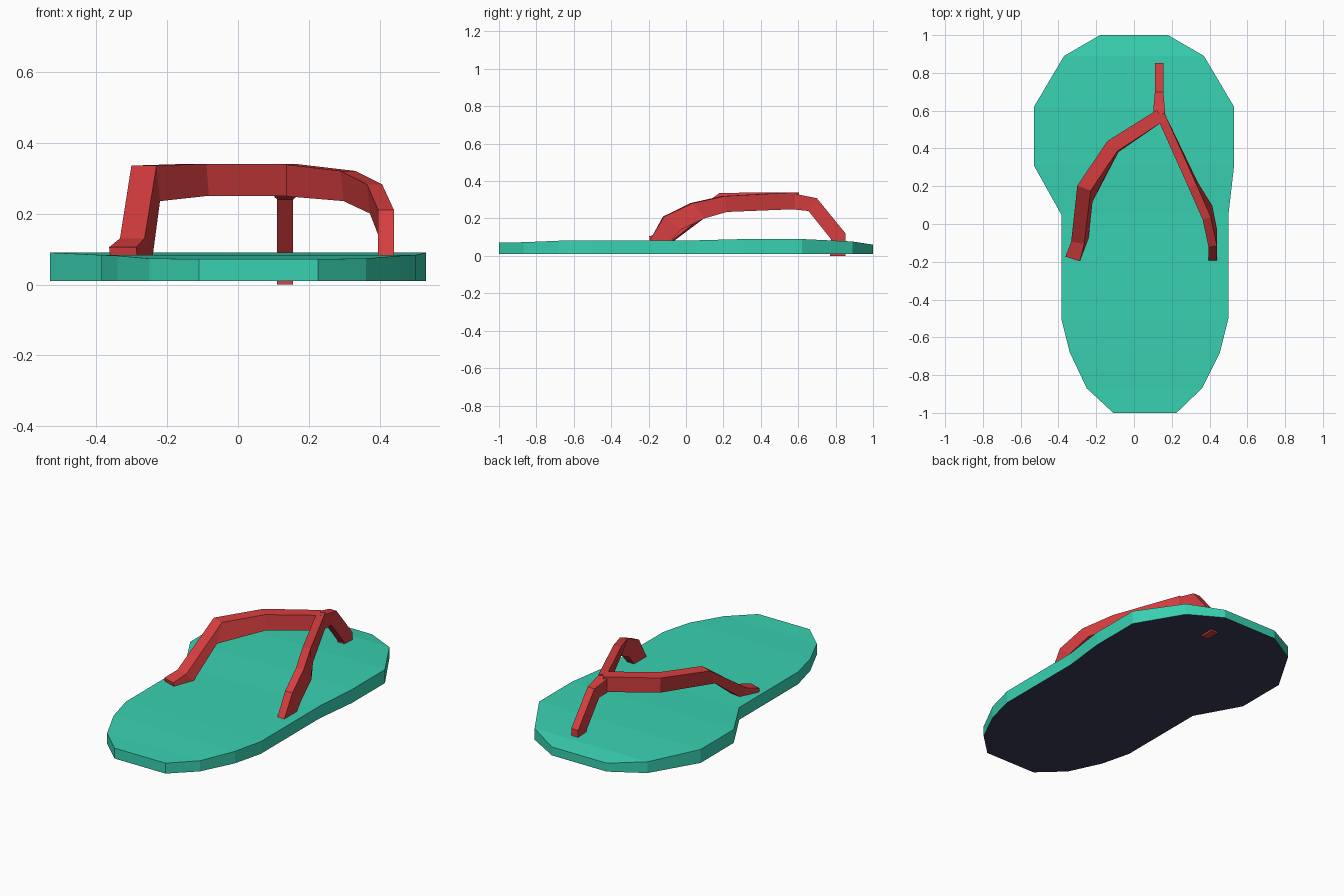
import bpy, bmesh
from mathutils import Vector

cube = bpy.data.objects.get("Cube")
if cube:
    bpy.data.objects.remove(cube, do_unlink=True)


def material(name, rgb):
    m = bpy.data.materials.new(name)
    m.use_nodes = True
    m.diffuse_color = (*rgb, 1)
    m.node_tree.nodes["Principled BSDF"].inputs["Base Color"].default_value = (*rgb, 1)
    return m


teal = material("teal foam", (0.04, 0.64, 0.44))
navy = material("navy tread", (0.045, 0.045, 0.1))
red = material("red strap", (0.68, 0.048, 0.051))


def loft(name, sections, mats):
    """Join four-cornered sections into a closed flat-faced body."""
    bm = bmesh.new()
    rings = [[bm.verts.new(p) for p in s] for s in sections]
    for a, b in zip(rings, rings[1:]):
        for i in range(4):
            j = (i + 1) % 4
            bm.faces.new((a[i], a[j], b[j], b[i]))
    bm.faces.new(rings[0])
    bm.faces.new(rings[-1])
    bmesh.ops.recalc_face_normals(bm, faces=bm.faces[:])
    bm.normal_update()
    # second material goes on the underside
    if len(mats) > 1:
        for f in bm.faces:
            f.material_index = int(f.normal.z < -0.9)
    me = bpy.data.meshes.new(name)
    bm.to_mesh(me)
    bm.free()
    for m in mats:
        me.materials.append(m)
    ob = bpy.data.objects.new(name, me)
    bpy.context.collection.objects.link(ob)
    return ob


def strap(name, stations):
    """Stations hold the top centre, bottom centre and width of the band."""
    tops = [Vector(s[0]) for s in stations]
    side = Vector((1, 0, 0))
    sections = []
    for i, (top, bottom, width) in enumerate(stations):
        t = tops[min(i + 1, len(tops) - 1)] - tops[max(i - 1, 0)]
        t.z = 0
        if t.length > 0.01:
            side = Vector((-t.y, t.x, 0)).normalized()
        h = side * width / 2
        top, bottom = Vector(top), Vector(bottom)
        sections.append((top - h, top + h, bottom + h, bottom - h))
    return loft(name, sections, [red])


# Sole: y, right edge, left edge, top height, from toe to heel
rows = [
    (1.0, -0.18, 0.18, 0.06),
    (0.89, -0.37, 0.37, 0.077),
    (0.62, -0.53, 0.53, 0.09),
    (0.31, -0.53, 0.53, 0.09),
    (0.05, -0.385, 0.5, 0.083),
    (-0.5, -0.385, 0.5, 0.083),
    (-0.68, -0.34, 0.455, 0.081),
    (-0.87, -0.25, 0.36, 0.073),
    (-1.0, -0.11, 0.225, 0.072),
]
base = 0.01
loft("sole", [((a, y, z), (b, y, z), (b, y, base), (a, y, base))
              for y, a, b, z in rows], [teal, navy])

# Left band, slim and curving down to the sole edge
strap("left_strap", [
    ((0.14, 0.58, 0.34), (0.14, 0.58, 0.25), 0.045),
    ((0.31, 0.2, 0.32), (0.318, 0.21, 0.235), 0.045),
    ((0.385, 0.03, 0.282), (0.393, 0.09, 0.2), 0.045),
    ((0.417, -0.12, 0.21), (0.417, -0.03, 0.14), 0.045),
    ((0.417, -0.195, 0.08), (0.417, -0.08, 0.08), 0.045),
])

# Right band, broader, with a foot turned outwards
strap("right_strap", [
    ((0.14, 0.575, 0.34), (0.14, 0.575, 0.25), 0.068),
    ((-0.115, 0.412, 0.34), (-0.108, 0.408, 0.25), 0.075),
    ((-0.265, 0.19, 0.335), (-0.255, 0.13, 0.235), 0.075),
    ((-0.298, -0.1, 0.13), (-0.275, -0.07, 0.08), 0.07),
    ((-0.325, -0.185, 0.105), (-0.322, -0.18, 0.075), 0.08),
])

# Toe post, passing through the sole to a plug below
strap("toe_post", [
    ((0.133, 0.55, 0.34), (0.133, 0.55, 0.25), 0.06),
    ((0.133, 0.61, 0.326), (0.133, 0.6, 0.246), 0.06),
    ((0.133, 0.7, 0.308), (0.133, 0.655, 0.24), 0.045),
    ((0.133, 0.853, 0.12), (0.133, 0.775, 0.09), 0.045),
    ((0.133, 0.853, 0.0), (0.133, 0.77, 0.0), 0.045),
])
